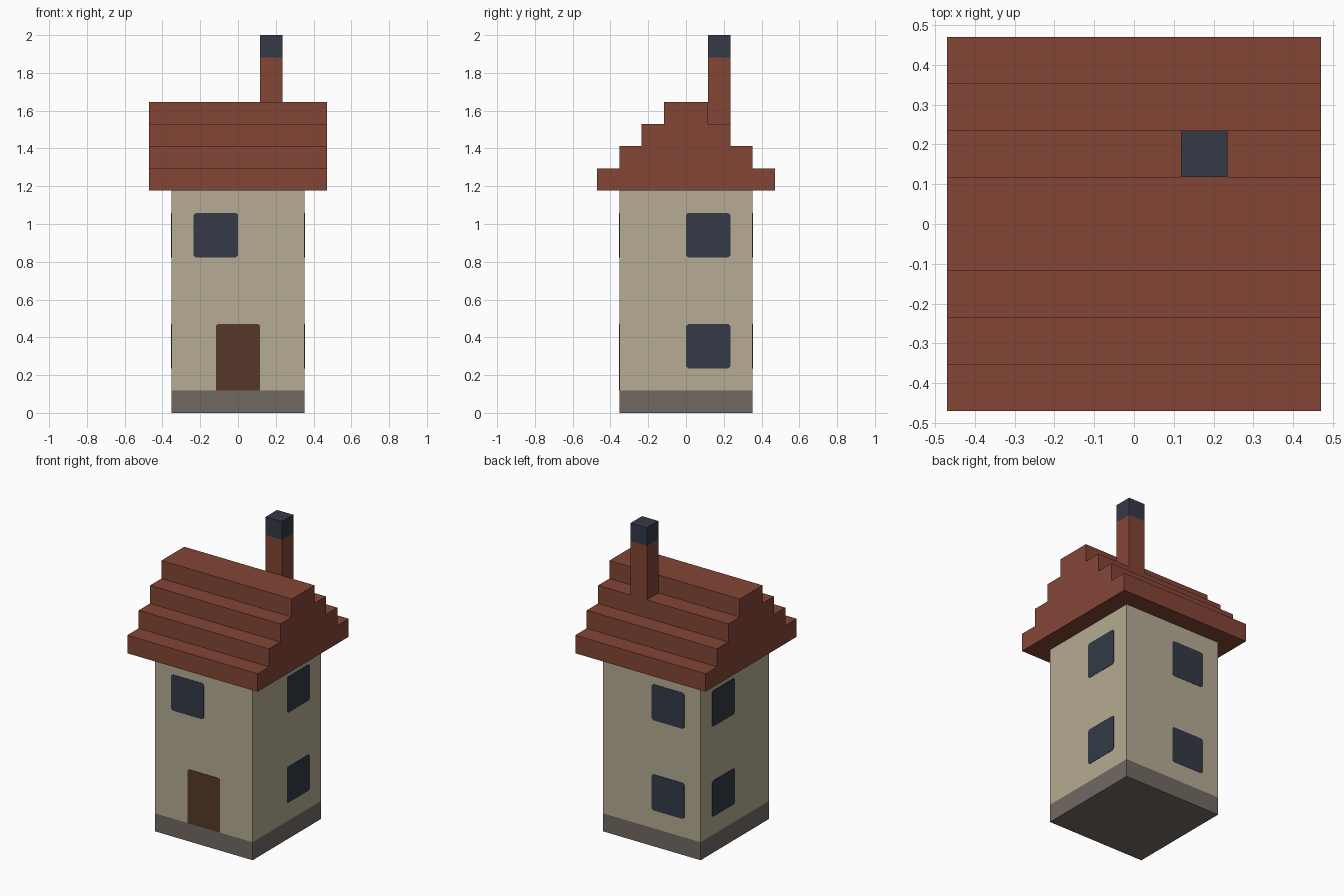
import bpy
import bmesh
from math import pi
from mathutils import Matrix, Vector

if "Cube" in bpy.data.objects:
    bpy.data.objects.remove(bpy.data.objects["Cube"])

U = 2 / 17  # one block of the building grid
PLATE = 0.002


def material(name, rgb):
    """Flat material from an sRGB colour."""
    linear = [((c / 255 + 0.055) / 1.055) ** 2.4 for c in rgb] + [1]
    mat = bpy.data.materials.new(name)
    mat.use_nodes = True
    mat.diffuse_color = linear
    bsdf = mat.node_tree.nodes["Principled BSDF"]
    bsdf.inputs["Base Color"].default_value = linear
    bsdf.inputs["Roughness"].default_value = 0.9
    return mat


PLASTER = material("plaster", (182, 171, 147))
STONE = material("foundation_stone", (114, 106, 98))
TILE = material("roof_red", (131, 69, 54))
SLATE = material("dark_slate", (51, 58, 70))
WOOD = material("door_brown", (86, 56, 42))


def finish(name, bm, mats):
    bmesh.ops.recalc_face_normals(bm, faces=bm.faces)
    mesh = bpy.data.meshes.new(name)
    bm.to_mesh(mesh)
    bm.free()
    for mat in mats:
        mesh.materials.append(mat)
    obj = bpy.data.objects.new(name, mesh)
    bpy.context.collection.objects.link(obj)
    return obj


def column(name, centre, width, bottom, top, split, mats):
    """Square column whose colour changes at the split height."""
    bm = bmesh.new()
    place = Matrix.Translation((centre[0] * U, centre[1] * U, (bottom + top) / 2 * U))
    size = Matrix.Diagonal((width * U, width * U, (top - bottom) * U, 1))
    bmesh.ops.create_cube(bm, size=1, matrix=place @ size)
    bmesh.ops.bisect_plane(bm, geom=bm.verts[:] + bm.edges[:] + bm.faces[:],
                           plane_co=(0, 0, split * U), plane_no=(0, 0, 1))
    for face in bm.faces:
        face.material_index = int(face.calc_center_median().z > split * U)
    return finish(name, bm, mats)


def extrude(name, points, direction, mat):
    """Solid from a flat outline pushed along a direction."""
    bm = bmesh.new()
    face = bm.faces.new([bm.verts.new(p) for p in points])
    moved = bmesh.ops.extrude_face_region(bm, geom=[face], use_keep_orig=True)
    bmesh.ops.translate(bm, vec=direction,
                        verts=[v for v in moved["geom"] if isinstance(v, bmesh.types.BMVert)])
    return finish(name, bm, [mat])


def panel(name, turn, left, bottom, height, mat, cut_bottom=True):
    """Thin plate with clipped corners on the front wall, turned to face a side."""
    x0, x1 = left * U, (left + 2) * U
    z0, z1 = bottom * U, (bottom + height) * U
    c, y = 0.011, -3 * U
    outline = [(x1, z1 - c), (x1 - c, z1), (x0 + c, z1), (x0, z1 - c)]
    if cut_bottom:
        outline += [(x0, z0 + c), (x0 + c, z0), (x1 - c, z0), (x1, z0 + c)]
    else:
        outline += [(x0, z0), (x1, z0)]
    spin = Matrix.Rotation(turn, 3, "Z")
    points = [spin @ Vector((x, y, z)) for x, z in outline]
    extrude(name, points, spin @ Vector((0, -PLATE, 0)), mat)


# Tower body with its stone foundation
column("tower_walls", (0, 0), 6, 0, 10, 1, [STONE, PLASTER])

# Stepped roof: mirrored stair profile, extruded along x
half = []
for step in range(4):
    half += [(4 - step, 10 + step), (4 - step, 11 + step)]
profile = half + [(-y, z) for y, z in reversed(half)]
extrude("stepped_roof", [(-4 * U, y * U, z * U) for y, z in profile], (8 * U, 0, 0), TILE)

# Chimney with a dark cap
column("chimney", (1.5, 1.5), 1, 13, 17, 16, [TILE, SLATE])

# Door and front window
panel("front_door", 0, -1, 1, 3, WOOD, cut_bottom=False)
panel("front_window", 0, -2, 7, 2, SLATE)

# Two storeys of windows on the other walls
for side, turn, left in (("left", pi / 2, 0), ("back", pi, 0), ("right", -pi / 2, -2)):
    for storey, bottom in (("lower", 2), ("upper", 7)):
        panel(f"{side}_{storey}_window", turn, left, bottom, 2, SLATE)
